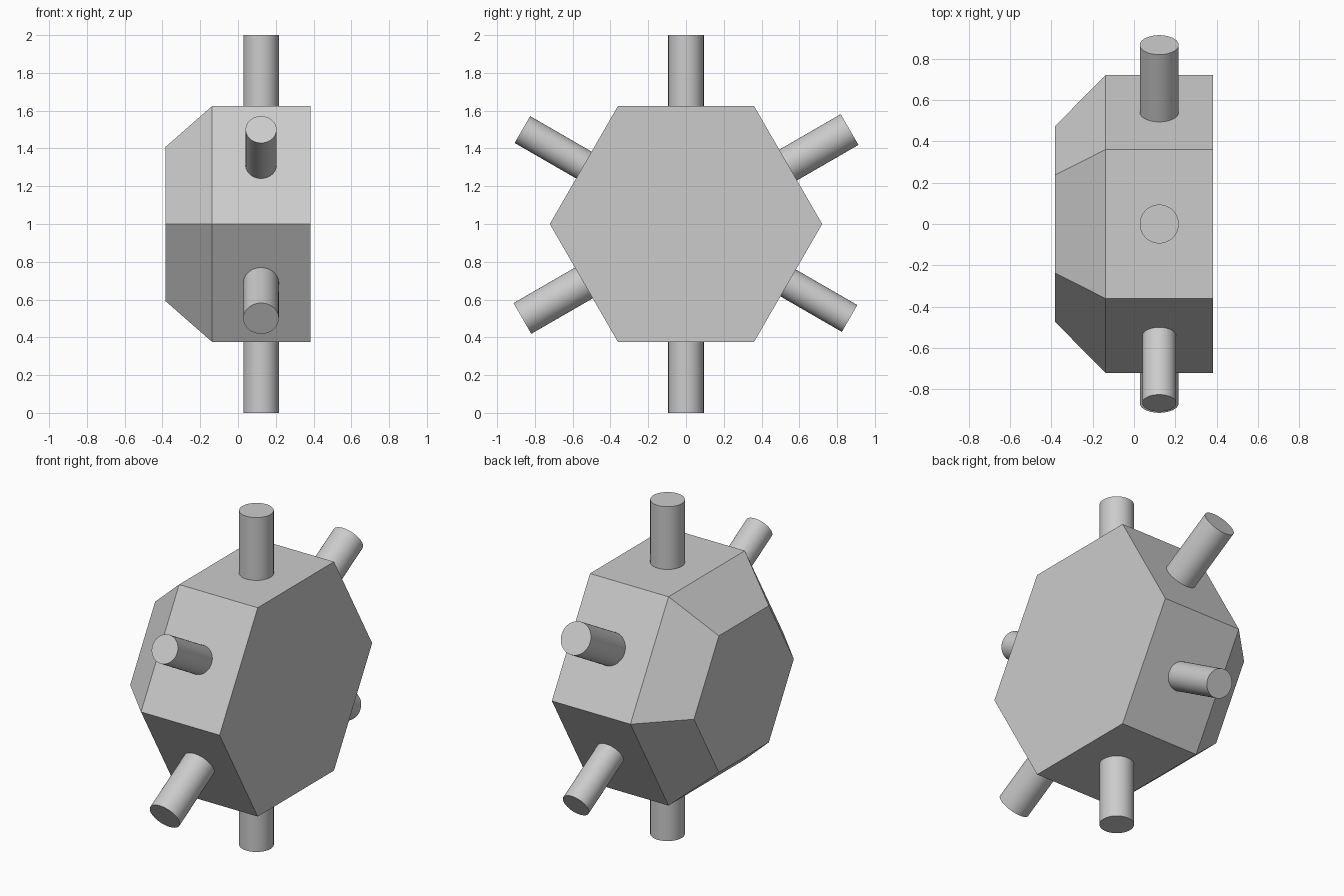
import bpy, bmesh
from math import sin, cos, radians

if "Cube" in bpy.data.objects:
    bpy.data.objects.remove(bpy.data.objects["Cube"])

CENTRE_Z = 1.0
ROD_X = 0.122


def hex_ring(bm, x, r):
    return [bm.verts.new((x, r * cos(radians(60 * i)), CENTRE_Z + r * sin(radians(60 * i))))
            for i in range(6)]


# Hexagonal body: straight prism with one wide chamfered end
bm = bmesh.new()
rings = [hex_ring(bm, x, r) for x, r in ((-0.383, 0.472), (-0.137, 0.721), (0.383, 0.721))]
for a, b in zip(rings, rings[1:]):
    for i in range(6):
        j = (i + 1) % 6
        bm.faces.new((a[i], a[j], b[j], b[i]))
bm.faces.new(rings[0])
bm.faces.new(rings[-1])
bmesh.ops.recalc_face_normals(bm, faces=bm.faces)
mesh = bpy.data.meshes.new("hex_body")
bm.to_mesh(mesh)
bm.free()
bpy.context.collection.objects.link(bpy.data.objects.new("hex_body", mesh))

# Three round rods running right through the body, one per pair of faces
for name, tilt, radius in (("vertical_rod", 0, 0.094),
                           ("back_rising_rod", -60, 0.094),
                           ("front_rising_rod", 60, 0.082)):
    bpy.ops.mesh.primitive_cylinder_add(vertices=64, radius=radius, depth=2.0,
                                        location=(ROD_X, 0, CENTRE_Z),
                                        rotation=(radians(tilt), 0, 0))
    bpy.context.object.name = name
    bpy.ops.object.shade_smooth_by_angle(angle=radians(30))
